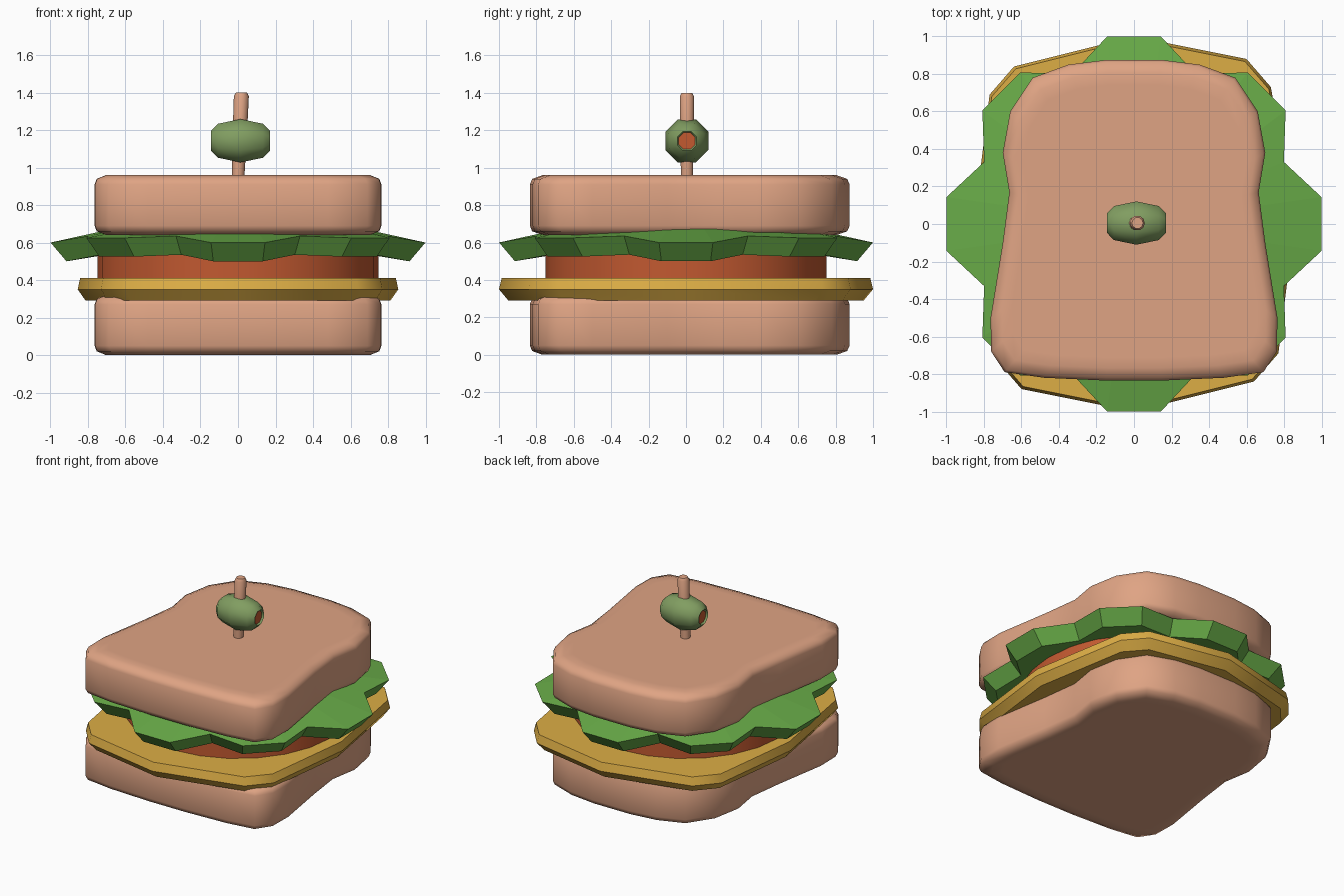
import bpy, bmesh, math
from mathutils import Vector

if "Cube" in bpy.data.objects:
    bpy.data.objects.remove(bpy.data.objects["Cube"])


def material(name, rgb):
    m = bpy.data.materials.new(name)
    m.diffuse_color = (*rgb, 1)
    m.use_nodes = True
    m.node_tree.nodes["Principled BSDF"].inputs["Base Color"].default_value = m.diffuse_color
    return m


BREAD = material("bread_tan", (0.74, 0.37, 0.23))
CHEESE = material("cheese_yellow", (0.72, 0.42, 0.06))
LETTUCE = material("lettuce_green", (0.14, 0.41, 0.065))
TOMATO = material("tomato_red", (0.54, 0.10, 0.03))
OLIVE = material("olive_green", (0.22, 0.34, 0.12))


def loft(name, rings, mats, smooth=None, cap_mat=0):
    """Skin a stack of equal-length point rings and cap both ends."""
    bm = bmesh.new()
    loops = [[bm.verts.new(p) for p in ring] for ring in rings]
    n = len(loops[0])
    for a, b in zip(loops, loops[1:]):
        for i in range(n):
            j = (i + 1) % n
            bm.faces.new((a[i], a[j], b[j], b[i]))
    for cap in (loops[0][::-1], loops[-1]):
        bm.faces.new(cap).material_index = cap_mat
    bmesh.ops.recalc_face_normals(bm, faces=bm.faces)
    mesh = bpy.data.meshes.new(name)
    bm.to_mesh(mesh)
    bm.free()
    for m in mats:
        mesh.materials.append(m)
    ob = bpy.data.objects.new(name, mesh)
    bpy.context.collection.objects.link(ob)
    if smooth:
        bpy.ops.object.select_all(action='DESELECT')
        ob.select_set(True)
        bpy.context.view_layer.objects.active = ob
        bpy.ops.object.shade_smooth_by_angle(angle=math.radians(smooth))
    return ob


def layers(outline, steps):
    """Copies of a flat outline, one per (scale, height)."""
    return [[(x * s, y * s, z) for x, y in outline] for s, z in steps]


def circle(r, n, phase=0.0):
    return [(r * math.cos(phase + i * math.tau / n),
             r * math.sin(phase + i * math.tau / n)) for i in range(n)]


# Bread slices: mirrored loaf outline with rounded rims
half = [(0.15, 0.875), (0.35, 0.85), (0.54, 0.78), (0.66, 0.60), (0.70, 0.38),
        (0.665, 0.17), (0.70, -0.10), (0.765, -0.50), (0.762, -0.68),
        (0.69, -0.79), (0.48, -0.82), (0.15, -0.835)]
loaf = half + [(-x, y) for x, y in reversed(half)]
for name, z in (("bottom_bread", 0.0), ("top_bread", 0.64)):
    loft(name, layers(loaf, [(0.85, z), (0.92, z), (0.985, z + 0.02), (1, z + 0.05),
                             (1, z + 0.27), (0.985, z + 0.30), (0.92, z + 0.32),
                             (0.85, z + 0.32)]), [BREAD], 60)

# Cheese slice: slightly turned, same after half a turn
side = [(0, 1.0), (0.60, 0.88), (0.73, 0.73), (0.855, 0.0), (0.77, -0.69), (0.64, -0.84)]
slab = side + [(-x, -y) for x, y in side]
loft("cheese", layers(slab, [(0.95, 0.29), (1, 0.35), (0.985, 0.41)]), [CHEESE], 40)

# Tomato slice
loft("tomato", layers(circle(0.75, 24), [(1, 0.40), (1, 0.57)]), [TOMATO], 40)

# Lettuce leaf: eight lobes with a drooping wavy rim
rim = []
for k in range(8):
    a = k * math.pi / 4
    tip = 0.60 if k % 2 == 0 else 0.625
    rim += [(a - 0.143, 1.01, tip), (a + 0.143, 1.01, tip), (a + math.pi / 8, 0.865, 0.635)]


def leaf_ring(radius, height):
    return [(radius(r) * math.cos(a), radius(r) * math.sin(a), height(z)) for a, r, z in rim]


loft("lettuce", [leaf_ring(lambda r: 0.60, lambda z: 0.56),
                 leaf_ring(lambda r: r * 0.915, lambda z: z - 0.10),
                 leaf_ring(lambda r: r, lambda z: z),
                 leaf_ring(lambda r: 0.62, lambda z: 0.685)], [LETTUCE])

# Toothpick, leaning slightly to the right
pick = []
for r, z in ((0.033, 0.93), (0.038, 1.15), (0.04, 1.38), (0.03, 1.40)):
    dx = 0.001 + (z - 0.96) * 0.04
    pick.append([(x + dx, y + 0.005, z) for x, y in circle(r, 10)])
loft("toothpick", pick, [BREAD], 50)

# Olive lying along x, with red filling at both ends
profile = [(-0.145, 0.048), (-0.158, 0.056), (-0.12, 0.098), (0, 0.125),
           (0.12, 0.098), (0.158, 0.056), (0.145, 0.048)]
loft("olive", [[(0.013 + x, 0.005 + u, 1.143 + v) for u, v in circle(r, 8, math.pi / 8)]
               for x, r in profile], [OLIVE, TOMATO], 50, cap_mat=1)
